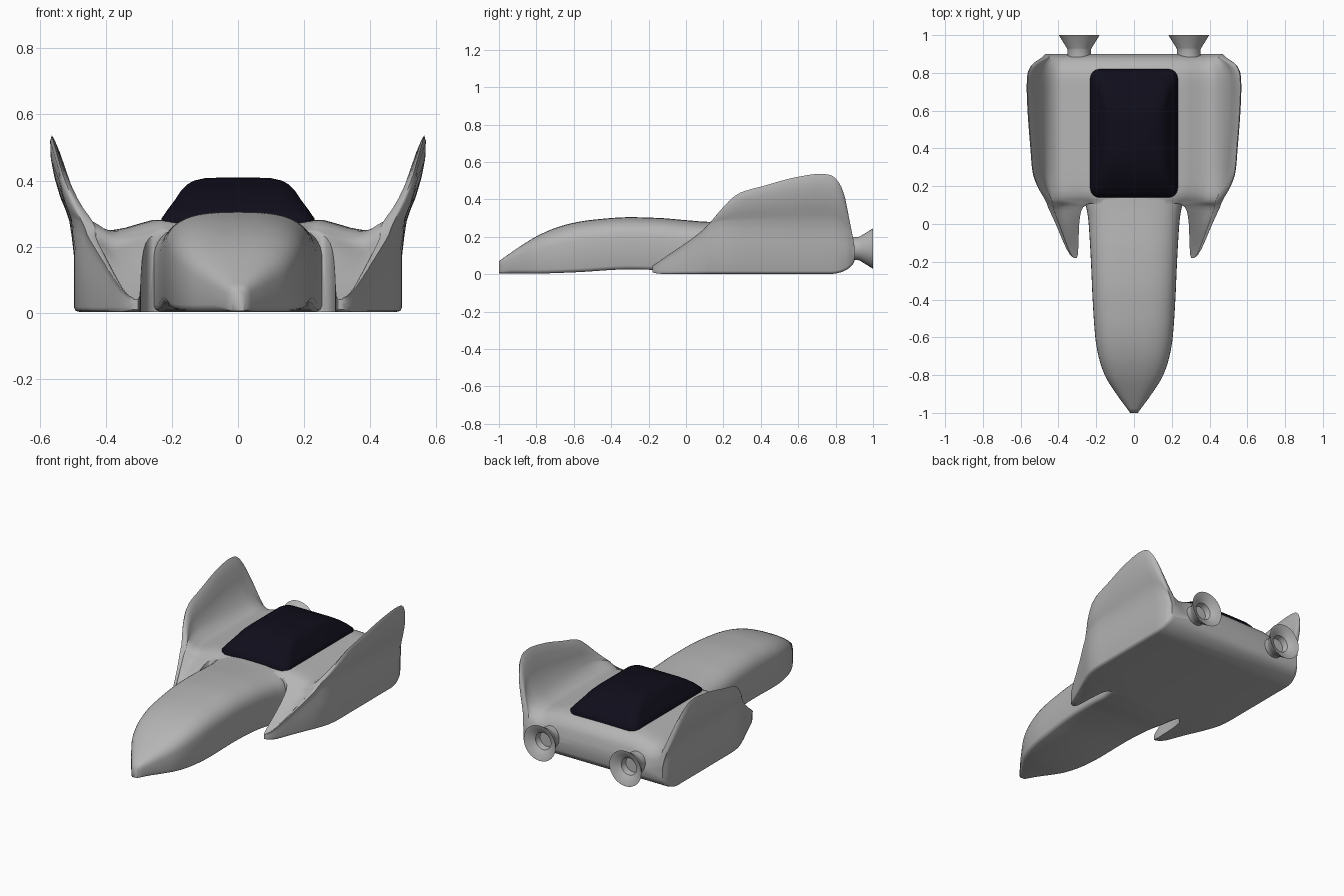
import bpy, bmesh
from math import sin, cos, pi, radians

if "Cube" in bpy.data.objects:
    bpy.data.objects.remove(bpy.data.objects["Cube"])


def curve(*pts):
    """Smooth monotone curve through (y, value) points."""
    n = len(pts)
    d = [(pts[i+1][1] - pts[i][1]) / (pts[i+1][0] - pts[i][0]) for i in range(n - 1)]
    m = [d[0]] + [0 if a * b <= 0 else 2 * a * b / (a + b) for a, b in zip(d, d[1:])] + [d[-1]]

    def f(y):
        y = min(max(y, pts[0][0]), pts[-1][0])
        i = max(k for k in range(n - 1) if pts[k][0] <= y)
        h = pts[i+1][0] - pts[i][0]
        t = (y - pts[i][0]) / h
        return ((2*t**3 - 3*t*t + 1) * pts[i][1] + (t**3 - 2*t*t + t) * h * m[i]
                + (3*t*t - 2*t**3) * pts[i+1][1] + (t**3 - t*t) * h * m[i+1])
    return f


def loft(name, rings, open_centre=False):
    """Skin closed rings of points, cap both ends."""
    bm = bmesh.new()
    rows = [[bm.verts.new(p) for p in r] for r in rings]
    n = len(rings[0])
    for a, b in zip(rows, rows[1:]):
        for i in range(n):
            bm.faces.new((a[i], a[(i+1) % n], b[(i+1) % n], b[i]))
    bm.faces.new(rows[0])
    bm.faces.new(rows[-1])
    bmesh.ops.recalc_face_normals(bm, faces=bm.faces)
    if open_centre:
        inner = [f for f in bm.faces if all(abs(v.co.x) < 1e-6 for v in f.verts)]
        bmesh.ops.delete(bm, geom=inner, context='FACES')
    me = bpy.data.meshes.new(name)
    bm.to_mesh(me)
    bm.free()
    ob = bpy.data.objects.new(name, me)
    bpy.context.collection.objects.link(ob)
    return ob


def finish(ob, angle, mat):
    ob.data.shade_smooth()
    ob.data.set_sharp_from_angle(angle=radians(angle))
    ob.data.materials.clear()
    ob.data.materials.append(mat)


def colour(name, *rgb):
    mat = bpy.data.materials.new(name)
    mat.diffuse_color = (*rgb, 1)
    mat.use_nodes = True
    mat.node_tree.nodes["Principled BSDF"].inputs["Base Color"].default_value = mat.diffuse_color
    return mat


metal = colour("grey_metal", .46, .46, .46)
glass = colour("dark_glass", .005, .0042, .0105)

# Nose: domed section with flat belly
nose_w = curve((-1, .02), (-.9, .093), (-.8, .155), (-.7, .188), (-.6, .205), (-.4, .219),
               (-.2, .228), (0, .24), (.06, .247), (.1, .255), (.15, .255), (.3, .22))
nose_top = curve((-1, .07), (-.9, .14), (-.8, .202), (-.7, .247), (-.6, .275), (-.5, .291),
                 (-.3, .305), (-.15, .301), (0, .289), (.1, .281), (.15, .279), (.3, .24))
nose_bot = curve((-1, .005), (-.8, .004), (-.6, .01), (-.3, .026), (-.15, .022), (0, .007),
                 (.1, .0035), (.3, .005))


def nose_ring(y):
    w, top, b = nose_w(y), nose_top(y), nose_bot(y)
    c, zs = min(.02, .3 * w), b + .5 * (top - b)
    ring = []
    for i in range(25):
        a = pi * i / 24
        x, s = cos(a), max(sin(a), 0)
        ring.append((w * abs(x) ** .68 * (1 if x > 0 else -1), y, zs + (top - zs) * s ** .68))
    ring += [(-w, y, b + c), (-w + .3*c, y, b + .3*c), (-w + c, y, b),
             (w - c, y, b), (w - .3*c, y, b + .3*c), (w, y, b + c)]
    return ring


nose = loft("nose", [nose_ring(-1 + 1.3 * i / 52) for i in range(53)])

# Rear hull half: side pod, deck and fin in one section, mirrored
outer = curve((-.18, .317), (-.165, .335), (-.05, .39), (0, .412), (.095, .455), (.15, .477),
              (.2, .49), (.27, .496), (.8, .496), (.86, .488), (.9, .47))
inner = curve((-.18, .303), (-.16, .297), (0, .29), (.06, .282), (.09, .268), (.108, .235))
fin_top = curve((-.18, .045), (-.165, .055), (-.1, .1), (.02, .182), (.1, .246), (.13, .278),
                (.2, .36), (.26, .418), (.3, .44), (.4, .468), (.6, .521), (.72, .537), (.77, .531),
                (.8, .512), (.83, .468), (.85, .41), (.87, .31), (.88, .26), (.89, .21), (.9, .155))
deck = curve((-.18, .04), (-.165, .048), (-.1, .088), (0, .158), (.05, .196), (.09, .226), (.12, .262),
             (.15, .278), (.2, .283), (.75, .283), (.81, .275), (.85, .256), (.88, .222), (.89, .195), (.9, .15))
belly = curve((-.18, .01), (-.14, .002), (.78, .002), (.82, .008), (.86, .025), (.89, .05), (.9, .07))
DIP = [(.235, .003), (.195, .014), (.155, .026), (.115, .033), (.095, .032), (.075, .025), (.052, .01)]
# fin: height fraction, outward flare, thickness
FIN = [(.045, 0, .031), (.15, .02, .034), (.3, .042, .034), (.5, .057, .034), (.78, .068, .027),
       (.94, .071, .013), (1, .071, .004), (.93, .072, 0), (.72, .07, 0), (.5, .059, 0),
       (.3, .044, 0), (.15, .028, 0), (0, .015, 0)]


def hull_ring(y):
    xo, h, d, b = outer(y), fin_top(y), deck(y), belly(y)
    xi = inner(y) if y < .11 else 0
    w = min(1, (xo - xi) / .25)
    k = min(1, max(0, (h - d) / .253))
    dip = min(1, max(0, (y + .02) / .14))
    ring = [(xi, y, d)]
    ring += [(xo - o * w, y, d - z * dip) for o, z in DIP]
    ring += [(xo + f * k - th * w, y, d + t * (h - d)) for t, f, th in FIN]
    ring += [(xo + .008 * k, y, d * .85), (xo, y, d * .62), (xo, y, b + .015),
             (xo - .005 * w, y, b + .004), (xo - .02 * w, y, b), (xi, y, b)]
    return ring


ys = [-.18, -.172, -.16, -.13, -.09, -.05, 0, .04, .07, .09, .1, .108, .115, .13, .15, .175]
ys += [.2 + .03 * i for i in range(20)]
ys += [.785, .8, .815, .83, .842, .852, .862, .872, .88, .886, .892, .897, .9]
hull = loft("hull", [hull_ring(y) for y in ys], open_centre=True)
hull.modifiers.new("mirror", 'MIRROR')
union = hull.modifiers.new("join_nose", 'BOOLEAN')
union.operation = 'UNION'
union.solver = 'EXACT'
union.object = nose
bpy.context.view_layer.update()
joined = bpy.data.meshes.new_from_object(hull.evaluated_get(bpy.context.evaluated_depsgraph_get()))
hull.modifiers.clear()
hull.data = joined
bpy.data.objects.remove(nose)
finish(hull, 60, metal)


# Canopy: stacked rounded rectangles, long gentle arch front to back
def canopy_ring(hx, hy, z):
    r = min(.05, .6 * hx)
    ring = []
    for q, (sx, sy) in enumerate([(1, 1), (-1, 1), (-1, -1), (1, -1)]):
        for i in range(7):
            a = pi / 2 * (q + i / 6)
            ring.append((sx * (hx - r) + r * cos(a), .48 + sy * (hy - r) + r * sin(a), z))
    return ring


canopy = loft("canopy", [canopy_ring(*p) for p in [
    (.23, .338, .262), (.232, .34, .284), (.214, .316, .31), (.19, .275, .342), (.172, .23, .37),
    (.154, .185, .388), (.132, .14, .4), (.1, .095, .407), (.05, .05, .409)]])
finish(canopy, 60, glass)

# Engine nozzles: turned bells
BELL = [(.062, .885), (.062, .922), (.066, .932), (.108, 1),
        (.103, 1), (.052, .966), (.046, .93)]
for side, sx in (("left", -1), ("right", 1)):
    bell = loft(side + "_nozzle", [[(sx * .29 + r * cos(2*pi*i/32), y, .137 + r * sin(2*pi*i/32))
                                    for i in range(32)] for r, y in BELL])
    finish(bell, 35, metal)
